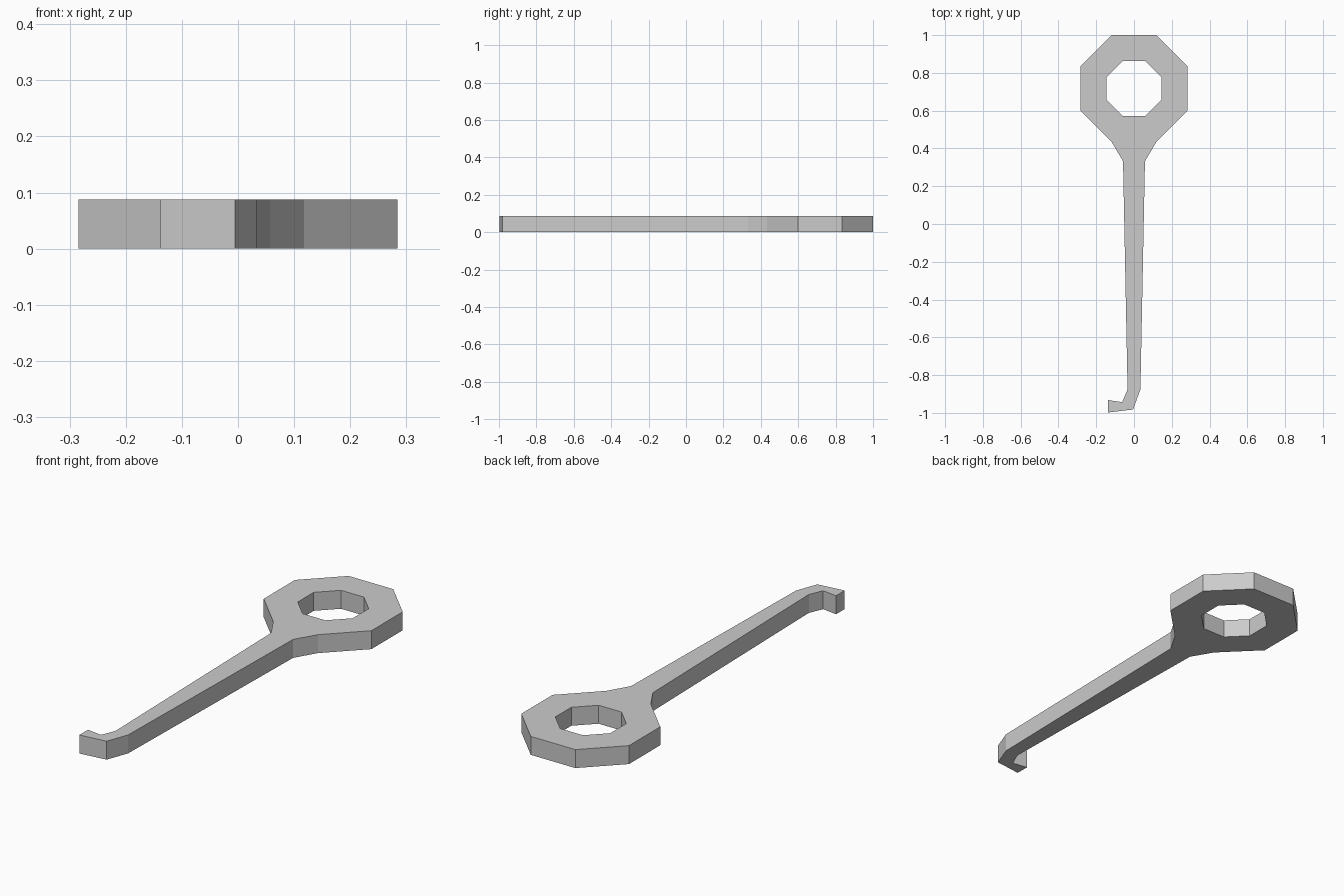
import bpy, bmesh
from math import radians, cos, sin, pi

cube = bpy.data.objects.get("Cube")
if cube:
    bpy.data.objects.remove(cube)

THICKNESS = 0.088
RING_Y = 0.717

metal = bpy.data.materials.new("grey_metal")
metal.use_nodes = True
GREY = (0.6, 0.6, 0.6, 1)
metal.diffuse_color = GREY
metal.node_tree.nodes["Principled BSDF"].inputs["Base Color"].default_value = GREY


def octagon(apothem):
    """Flat-topped octagon around the ring centre, clockwise from the top right."""
    r = apothem / cos(pi / 8)
    angles = [radians(67.5 - 45 * i) for i in range(8)]
    return [(r * cos(a), RING_Y + r * sin(a)) for a in angles]


# Ring outline opens at the bottom into the tapered shank and hooked tip
ring = octagon(0.284)
shank = [(0.058, 0.332), (0.034, -0.876), (-0.005, -0.982), (-0.138, -0.998),
         (-0.138, -0.932), (-0.063, -0.943), (-0.034, -0.876), (-0.058, 0.332)]
outline = ring[:4] + shank + ring[4:]
hole = octagon(0.145)

# Fill the flat profile around the hole, then give it thickness
bm = bmesh.new()
edges = []
for loop in (outline, hole):
    verts = [bm.verts.new((x, y, 0)) for x, y in loop]
    edges += [bm.edges.new((v, verts[i - 1])) for i, v in enumerate(verts)]
bmesh.ops.triangle_fill(bm, edges=edges, use_beauty=True, normal=(0, 0, 1))
extruded = bmesh.ops.extrude_face_region(bm, geom=bm.faces[:], use_keep_orig=True)
top = [g for g in extruded["geom"] if isinstance(g, bmesh.types.BMVert)]
bmesh.ops.translate(bm, verts=top, vec=(0, 0, THICKNESS))
bmesh.ops.recalc_face_normals(bm, faces=bm.faces[:])

mesh = bpy.data.meshes.new("hooked_key")
bm.to_mesh(mesh)
bm.free()
mesh.materials.append(metal)
key = bpy.data.objects.new("hooked_key", mesh)
bpy.context.collection.objects.link(key)
